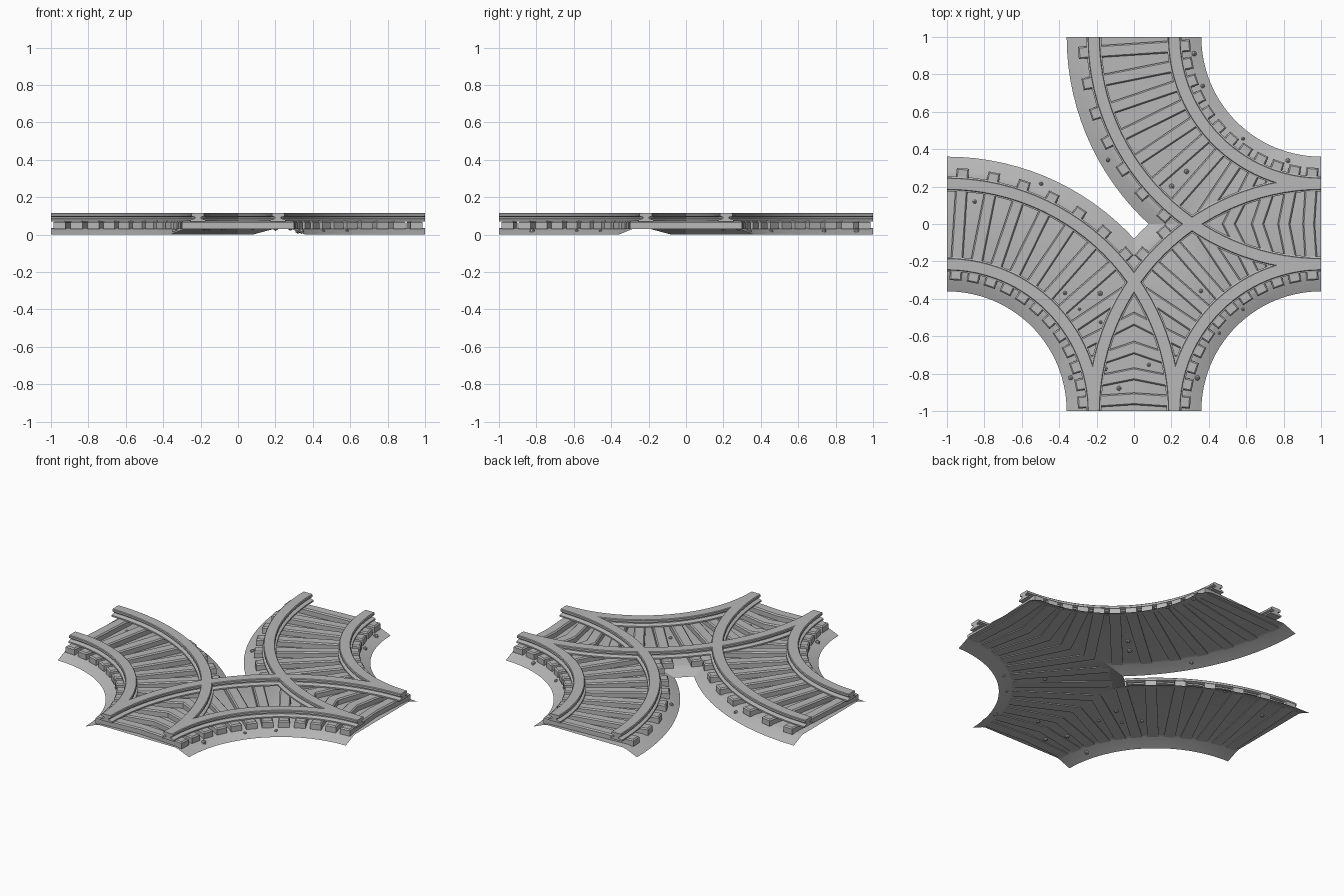
import bpy, bmesh, math, random
from mathutils import Matrix, Vector

cube = bpy.data.objects.get("Cube")
if cube:
    bpy.data.objects.remove(cube, do_unlink=True)

random.seed(4)
grey = bpy.data.materials.new("stone_grey")
grey.use_nodes = True
colour = (0.48, 0.48, 0.48, 1)
grey.diffuse_color = colour
grey.node_tree.nodes["Principled BSDF"].inputs["Base Color"].default_value = colour

# Each curve: name, centre, start angle, planes (outward normals) that trim it
LEFT, RIGHT = Vector((-1, 0, 0)), Vector((1, 0, 0))
FRONT, BACK = Vector((0, -1, 0)), Vector((0, 1, 0))
CURVES = [
    ("left", (-1, -1), 0, [RIGHT]),
    ("front", (1, -1), 90, [LEFT, BACK]),
    ("back", (1, 1), 180, [FRONT]),
]
SEGMENTS, TIES, GAUGE = 28, 12, 0.215
BED_TOP, TIE_TOP, RAIL_TOP = 0.036, 0.072, 0.115


def finish(name, bm, smooth=True):
    mesh = bpy.data.meshes.new(name)
    bm.to_mesh(mesh)
    bm.free()
    mesh.materials.append(grey)
    if smooth:
        mesh.shade_smooth()
        mesh.set_sharp_from_angle(angle=math.radians(25))
    obj = bpy.data.objects.new(name, mesh)
    bpy.context.collection.objects.link(obj)
    return obj


def sweep(bm, profile, centre, start, closed):
    """Sweep a (radius, height) profile through a quarter turn."""
    rings = []
    for i in range(SEGMENTS + 1):
        a = math.radians(start + 90 * i / SEGMENTS)
        rings.append([bm.verts.new((centre[0] + r * math.cos(a),
                                    centre[1] + r * math.sin(a), z))
                      for r, z in profile])
    count = len(profile)
    for p, q in zip(rings, rings[1:]):
        for j in range(count if closed else count - 1):
            k = (j + 1) % count
            bm.faces.new((p[j], p[k], q[k], q[j]))
    if closed:
        bm.faces.new(rings[0])
        bm.faces.new(rings[-1])
        bmesh.ops.recalc_face_normals(bm, faces=bm.faces)


def trim(bm, planes):
    for normal in planes:
        bmesh.ops.bisect_plane(bm, geom=bm.verts[:] + bm.edges[:] + bm.faces[:],
                               dist=1e-5, plane_co=(0, 0, 0), plane_no=normal,
                               clear_outer=True)


def mirrored(half):
    return half + [(-x, z) for x, z in reversed(half)]


# Open bed shell with sloping shoulders, and the rail section
bed_profile = mirrored([(-0.36, 0), (-0.285, 0.031), (-0.265, BED_TOP)])
rail_profile = mirrored([(-0.04, 0.07), (-0.04, 0.079), (-0.016, 0.086),
                         (-0.016, 0.094), (-0.033, 0.099), (-0.033, 0.111),
                         (-0.029, RAIL_TOP)])

for name, centre, start, planes in CURVES:
    # Ballast bed
    bm = bmesh.new()
    sweep(bm, [(1 + x, z) for x, z in bed_profile], centre, start, False)
    trim(bm, planes)
    for f in bm.faces:
        f.normal_update()
        if f.normal.z < 0:
            f.normal_flip()
    finish(name + "_ballast_bed", bm)

    # Cross ties with chamfered edges
    bm = bmesh.new()
    for i in range(TIES):
        tie = bmesh.new()
        bmesh.ops.create_cube(tie, size=1)
        bmesh.ops.scale(tie, vec=(0.6, 0.065, TIE_TOP - 0.031), verts=tie.verts)
        top = [e for e in tie.edges if all(v.co.z > 0 for v in e.verts)]
        bmesh.ops.bevel(tie, geom=top, offset=0.007, segments=1, affect='EDGES')
        angle = math.radians(start + 90 * (i + 0.5) / TIES)
        place = (Matrix.Translation((*centre, (TIE_TOP + 0.031) / 2))
                 @ Matrix.Rotation(angle, 4, 'Z') @ Matrix.Translation((1, 0, 0)))
        tie.transform(place)
        temp = bpy.data.meshes.new("tie")
        tie.to_mesh(temp)
        tie.free()
        bm.from_mesh(temp)
        bpy.data.meshes.remove(temp)
    trim(bm, planes)
    finish(name + "_cross_ties", bm, smooth=False)

    # Inner and outer rail
    for side, offset in (("inner", -GAUGE), ("outer", GAUGE)):
        bm = bmesh.new()
        sweep(bm, [(1 + offset + x, z) for x, z in rail_profile], centre, start, True)
        finish(f"{name}_{side}_rail", bm)

    # Loose pebbles on the shoulders and between the ties
    bm = bmesh.new()
    for i in range(14):
        tie_gap = random.randint(1, TIES - 1)
        a = math.radians(start + 90 * tie_gap / TIES)
        r = 1 + random.choice((-0.315, 0.315, random.uniform(-0.13, 0.13)))
        z = 0.02 if abs(r - 1) > 0.2 else BED_TOP
        spot = Vector((centre[0] + r * math.cos(a), centre[1] + r * math.sin(a), z))
        if any(spot.dot(n) > -0.03 for n in planes):
            continue
        turn = Matrix.Rotation(random.uniform(0, 3), 4, 'Z')
        bmesh.ops.create_icosphere(bm, subdivisions=1,
                                   radius=random.uniform(0.009, 0.016),
                                   matrix=Matrix.Translation(spot) @ turn)
    finish(name + "_pebbles", bm, smooth=False)
